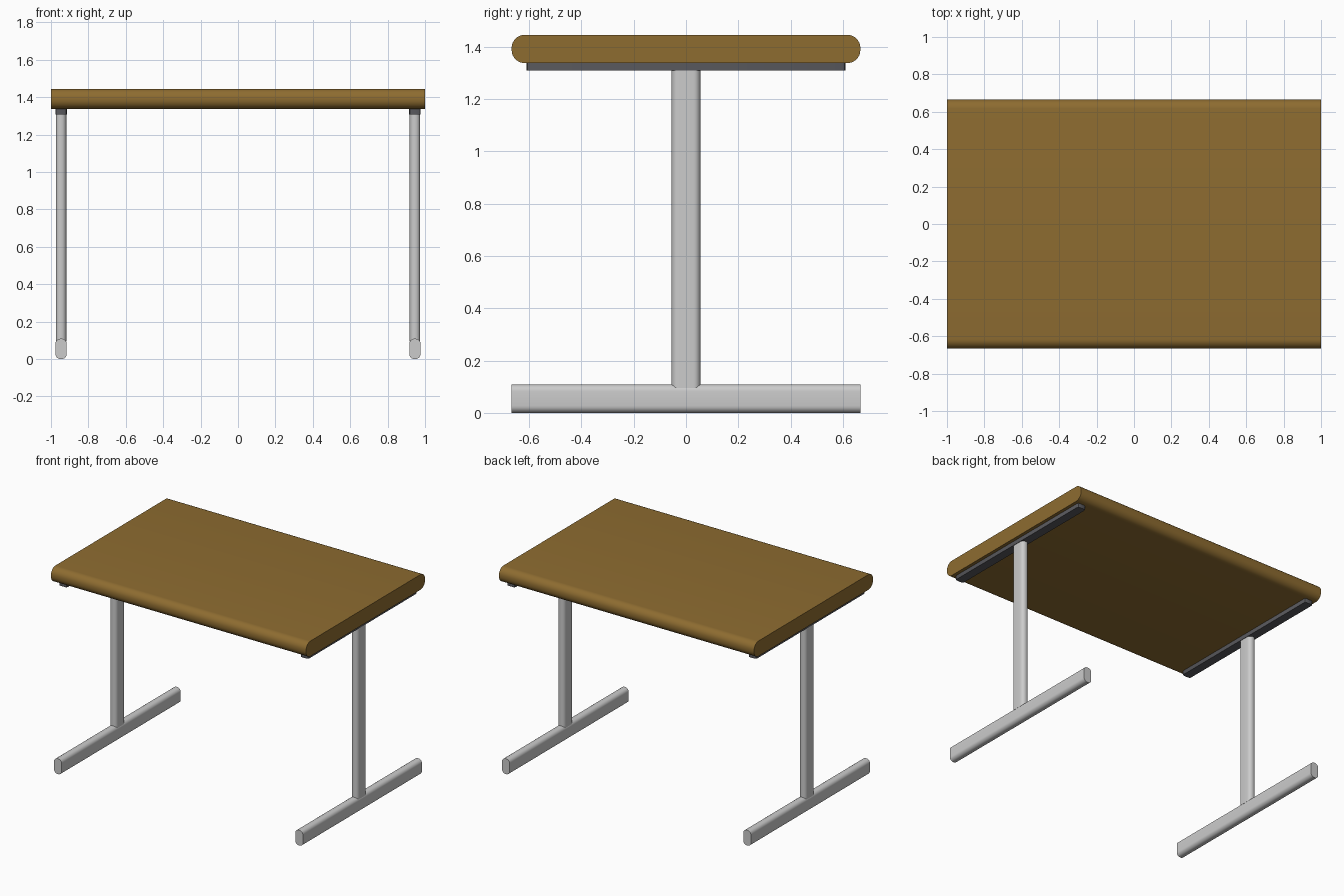
import bpy, math

if "Cube" in bpy.data.objects:
    bpy.data.objects.remove(bpy.data.objects["Cube"])

def material(name, color):
    m = bpy.data.materials.new(name)
    m.diffuse_color = color
    m.use_nodes = True
    m.node_tree.nodes["Principled BSDF"].inputs["Base Color"].default_value = m.diffuse_color
    return m

wood = material("wood", (0.27, 0.15, 0.03, 1))
dark = material("dark_metal", (0.1, 0.1, 0.11, 1))

def rounded_rect(w, h, r, seg):
    """Outline of a rounded rectangle centred on the origin."""
    pts = []
    for i, (sx, sy) in enumerate([(1, 1), (-1, 1), (-1, -1), (1, -1)]):
        for k in range(seg + 1):
            a = math.radians(90 * (i + k / seg))
            pts.append((sx * (w / 2 - r) + r * math.cos(a),
                        sy * (h / 2 - r) + r * math.sin(a)))
    return pts

def extrude(name, outline, length, centre, axis, mat=None):
    """Extrude a 2D outline along an axis, centred on a point."""
    place = {'X': lambda u, v, t: (t, u, v),
             'Y': lambda u, v, t: (u, -t, v),
             'Z': lambda u, v, t: (u, v, t)}[axis]
    n = len(outline)
    verts = [place(u, v, t) for t in (-length / 2, length / 2) for u, v in outline]
    faces = [(i, (i + 1) % n, n + (i + 1) % n, n + i) for i in range(n)]
    faces += [tuple(reversed(range(n))), tuple(range(n, 2 * n))]
    mesh = bpy.data.meshes.new(name)
    mesh.from_pydata(verts, [], faces)
    ob = bpy.data.objects.new(name, mesh)
    ob.location = centre
    bpy.context.collection.objects.link(ob)
    if mat:
        mesh.materials.append(mat)
    bpy.ops.object.select_all(action='DESELECT')
    ob.select_set(True)
    bpy.context.view_layer.objects.active = ob
    bpy.ops.object.shade_smooth_by_angle(angle=math.radians(35))
    return ob

# Table top with rounded long edges
extrude("table_top", rounded_rect(1.333, 0.108, 0.05, 8), 2.0, (0, 0, 1.391), 'X', wood)

# T-shaped leg at each end: foot, post and support rail
for side, x in (("left", -0.946), ("right", 0.946)):
    extrude(side + "_foot", rounded_rect(0.06, 0.109, 0.027, 6), 1.333, (x, 0, 0.0545), 'Y')
    extrude(side + "_post", rounded_rect(0.056, 0.11, 0.026, 6), 1.215, (x, 0, 0.7025), 'Z')
    extrude(side + "_rail", rounded_rect(0.062, 1.22, 0.012, 2), 0.03, (x, 0, 1.323), 'Z', dark)
